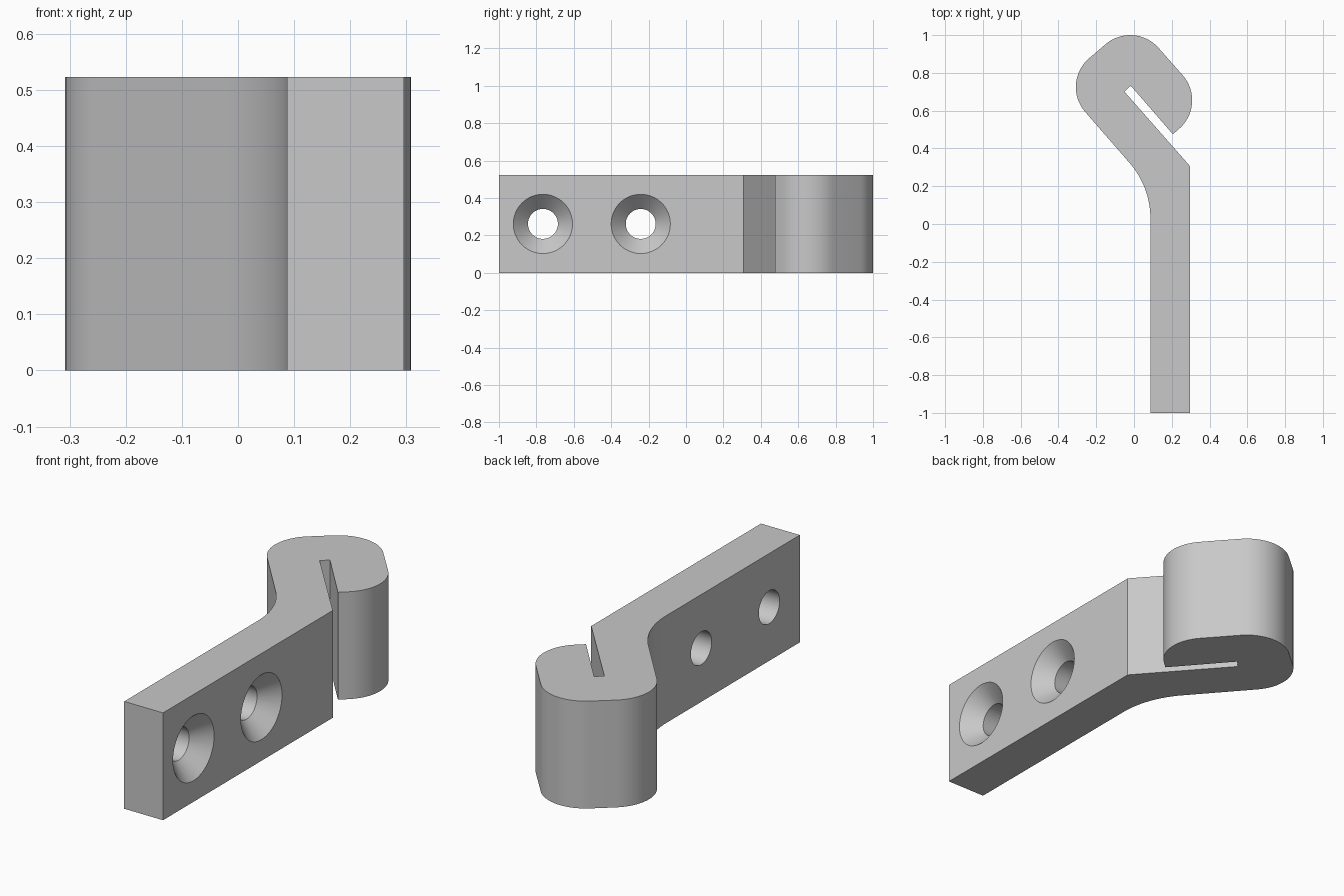
import bpy, bmesh
from math import radians, cos, sin, tau
from mathutils import Vector

if "Cube" in bpy.data.objects:
    bpy.data.objects.remove(bpy.data.objects["Cube"])

HEIGHT = 0.523
FRONT, BACK = 0.296, 0.087        # x of the plate's two broad faces
TILT = 41                         # bend of the arm, in degrees


def arc(cx, cy, r, start, end, steps=16):
    """Points along an arc, angles in degrees."""
    angles = [radians(start + (end - start) * i / steps) for i in range(steps + 1)]
    return [(cx + r * cos(a), cy + r * sin(a)) for a in angles]


def mesh_object(name, bm):
    bmesh.ops.recalc_face_normals(bm, faces=bm.faces[:])
    mesh = bpy.data.meshes.new(name)
    bm.to_mesh(mesh)
    bm.free()
    obj = bpy.data.objects.new(name, mesh)
    bpy.context.collection.objects.link(obj)
    return obj


def countersunk_cutter(y, z):
    """Revolved cutter along x: straight bore opening into a cone."""
    bm = bmesh.new()
    sections = [(BACK - 0.05, 0.08), (FRONT - 0.08, 0.08), (FRONT + 0.02, 0.178)]
    n = 48
    rings = [[bm.verts.new((x, y + r * cos(tau * i / n), z + r * sin(tau * i / n)))
              for i in range(n)] for x, r in sections]
    for a, b in zip(rings, rings[1:]):
        for i in range(n):
            j = (i + 1) % n
            bm.faces.new((a[i], a[j], b[j], b[i]))
    bm.faces.new(rings[0])
    bm.faces.new(rings[-1])
    obj = mesh_object("hole_cutter", bm)
    obj.hide_render = True
    return obj


# Outline: straight plate, slot, rounded hook head, bent neck
outline = [(BACK, -1), (FRONT, -1), (FRONT, 0.307)]
outline += [(-0.05, 0.70), (-0.017, 0.732), (0.206, 0.475)]
outline += arc(0.108, 0.655, 0.2, TILT - 90, TILT)
outline += arc(-0.02, 0.80, 0.2, TILT, TILT + 90)
outline += arc(-0.108, 0.725, 0.2, TILT + 90, TILT + 180)
outline += arc(BACK - 0.45, 0.028, 0.45, TILT, 0)

bm = bmesh.new()
base = bm.faces.new([bm.verts.new((x, y, 0)) for x, y in outline])
top = bmesh.ops.extrude_face_region(bm, geom=[base])
moved = [g for g in top["geom"] if isinstance(g, bmesh.types.BMVert)]
bmesh.ops.translate(bm, verts=moved, vec=Vector((0, 0, HEIGHT)))
bracket = mesh_object("hook_bracket", bm)

# Plain grey finish
grey = bpy.data.materials.new("light_grey")
grey.use_nodes = True
colour = (0.58, 0.58, 0.58, 1)
grey.diffuse_color = colour
grey.node_tree.nodes["Principled BSDF"].inputs["Base Color"].default_value = colour
bracket.data.materials.append(grey)

# Two countersunk screw holes
bpy.ops.object.select_all(action="DESELECT")
bracket.select_set(True)
bpy.context.view_layer.objects.active = bracket
for y in (-0.765, -0.242):
    cutter = countersunk_cutter(y, HEIGHT / 2)
    cutter.data.materials.append(grey)
    mod = bracket.modifiers.new("screw_hole", "BOOLEAN")
    mod.operation = "DIFFERENCE"
    mod.solver = "EXACT"
    mod.object = cutter
    bpy.ops.object.modifier_apply(modifier=mod.name)
    bpy.data.objects.remove(cutter)

bpy.ops.object.shade_smooth_by_angle(angle=radians(30))
